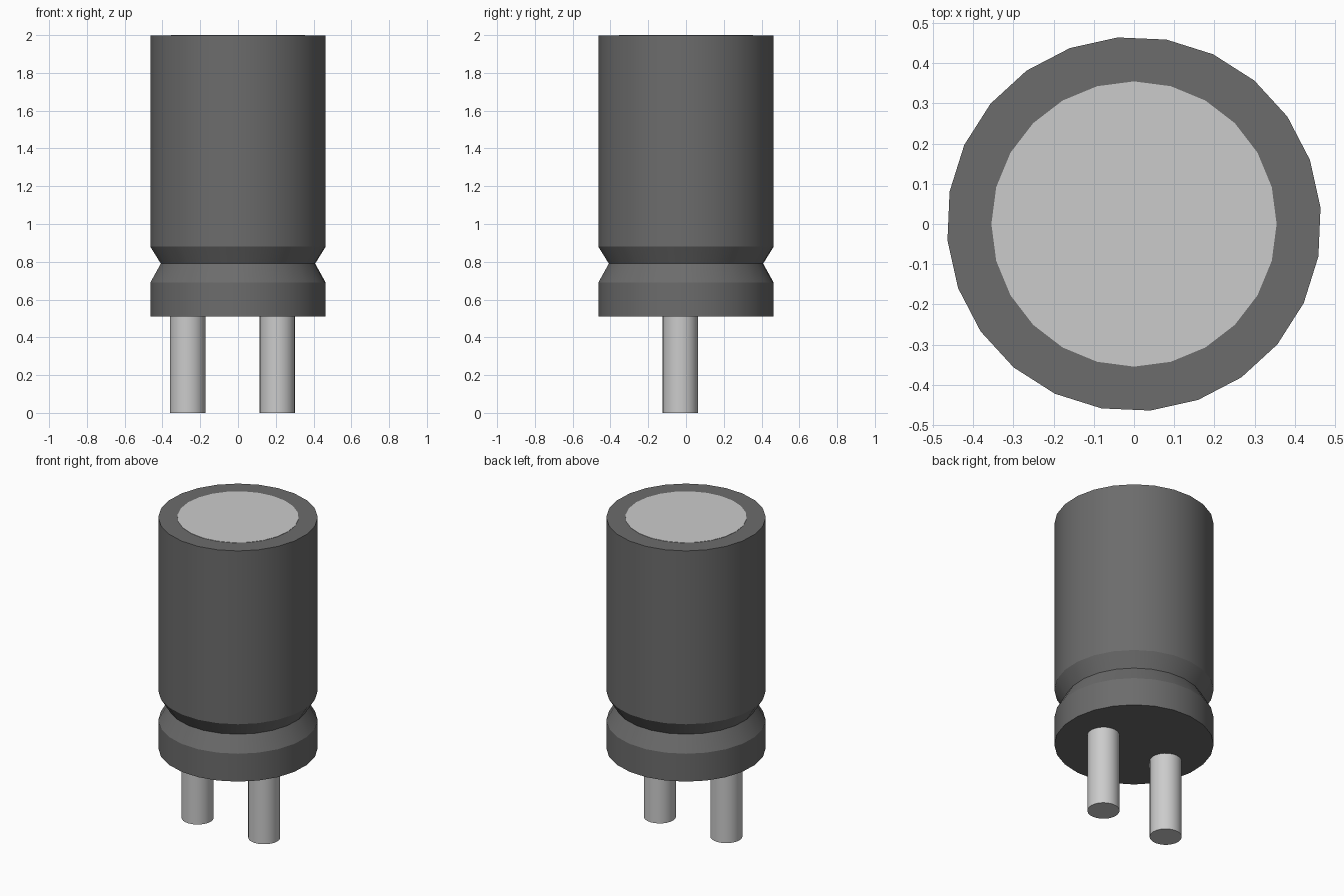
import bpy, bmesh, math

if "Cube" in bpy.data.objects:
    bpy.data.objects.remove(bpy.data.objects["Cube"])

SIDES = 24


def material(name, grey):
    m = bpy.data.materials.new(name)
    m.diffuse_color = (grey, grey, grey, 1)
    m.use_nodes = True
    m.node_tree.nodes["Principled BSDF"].inputs["Base Color"].default_value = m.diffuse_color
    return m


def lathe(name, profile, mat, turn=0.0, centre=(0, 0)):
    """Closed solid of revolution from (radius, z) points, listed bottom to top."""
    bm = bmesh.new()
    rings = []
    for r, z in profile:
        angles = [turn + 2 * math.pi * i / SIDES for i in range(SIDES)]
        rings.append([bm.verts.new((r * math.cos(a), r * math.sin(a), z)) for a in angles])
    for low, high in zip(rings, rings[1:]):
        for i in range(SIDES):
            j = (i + 1) % SIDES
            bm.faces.new((low[i], low[j], high[j], high[i]))
    bm.faces.new(rings[0][::-1])
    bm.faces.new(rings[-1])
    mesh = bpy.data.meshes.new(name)
    bm.to_mesh(mesh)
    bm.free()
    mesh.materials.append(mat)
    obj = bpy.data.objects.new(name, mesh)
    obj.location = (*centre, 0)
    bpy.context.collection.objects.link(obj)
    # Smooth round walls, crisp rims and groove edges
    bpy.ops.object.select_all(action='DESELECT')
    obj.select_set(True)
    bpy.context.view_layer.objects.active = obj
    bpy.ops.object.shade_smooth_by_angle(angle=math.radians(25))
    return obj


dark = material("dark_sleeve", 0.15)
metal = material("bare_metal", 0.8)

# Can with a crimped groove near the base
R = 0.466
lathe("capacitor_can",
      [(R, 0.51), (R, 0.69), (0.41, 0.79), (R, 0.88), (R, 1.998)],
      dark, turn=math.radians(5))

# Bare metal disc showing through the sleeve on top
lathe("top_disc", [(0.355, 1.98), (0.355, 2.0)], metal)

# Two wire leads under the base
for side, x in (("left", -0.267), ("right", 0.208)):
    lathe(f"{side}_lead", [(0.094, 0.0), (0.094, 0.515)], metal, centre=(x, -0.03))
